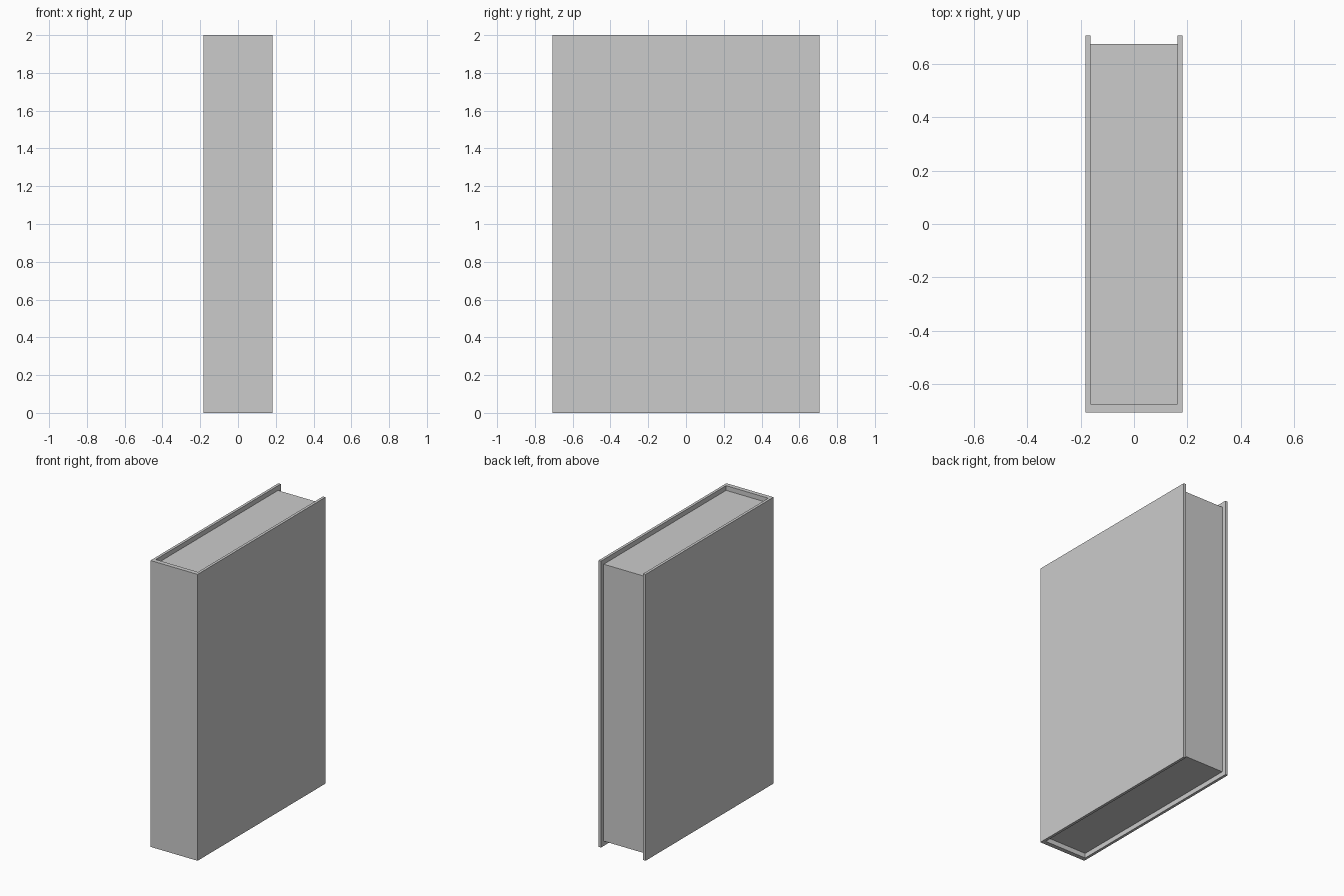
import bpy
import bmesh

if "Cube" in bpy.data.objects:
    bpy.data.objects.remove(bpy.data.objects["Cube"])


def prism(name, outline, z0, z1):
    """Extrude a flat outline (counter-clockwise) from z0 up to z1."""
    bm = bmesh.new()
    face = bm.faces.new([bm.verts.new((x, y, z0)) for x, y in outline])
    ext = bmesh.ops.extrude_face_region(bm, geom=[face], use_keep_orig=True)
    top = [v for v in ext["geom"] if isinstance(v, bmesh.types.BMVert)]
    bmesh.ops.translate(bm, verts=top, vec=(0, 0, z1 - z0))
    bmesh.ops.recalc_face_normals(bm, faces=bm.faces)
    mesh = bpy.data.meshes.new(name)
    bm.to_mesh(mesh)
    bm.free()
    obj = bpy.data.objects.new(name, mesh)
    bpy.context.collection.objects.link(obj)
    return obj


W, D, H = 0.182, 0.706, 2.0   # half width, half depth, height
PW, PD = 0.163, 0.675         # half width and half depth of the pages
INSET = 0.033                 # pages set back from top and bottom

# Hard cover: two boards joined by the spine at the front
half = [(W, -D), (W, D), (PW, D), (PW, -PD)]
prism("cover", half + [(-x, y) for x, y in reversed(half)], 0, H)

# Page block
prism("pages", [(-PW, -PD), (PW, -PD), (PW, PD), (-PW, PD)], INSET, H - INSET)
